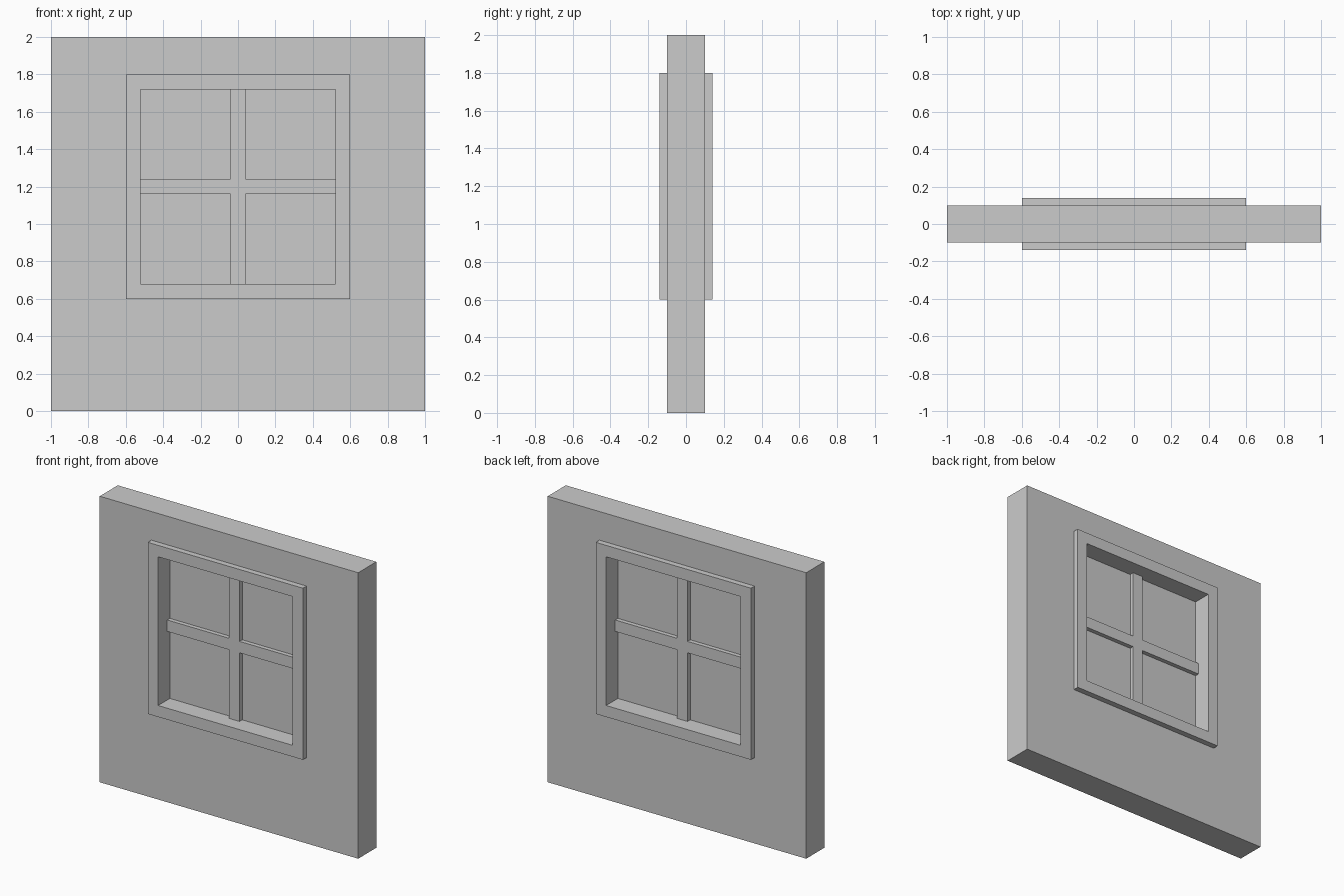
import bpy, bmesh

if "Cube" in bpy.data.objects:
    bpy.data.objects.remove(bpy.data.objects["Cube"])

CZ = 1.2  # window centre height


def finish(bm, name):
    bmesh.ops.recalc_face_normals(bm, faces=bm.faces)
    mesh = bpy.data.meshes.new(name)
    bm.to_mesh(mesh)
    bm.free()
    obj = bpy.data.objects.new(name, mesh)
    bpy.context.collection.objects.link(obj)
    return obj


def rect(x, z0, z1):
    return [(-x, z0), (x, z0), (x, z1), (-x, z1)]


def ring(name, outer, inner, y):
    """Rectangular plate with a rectangular hole, from -y to y."""
    bm = bmesh.new()
    loops = [[bm.verts.new((px, s * y, pz)) for px, pz in pts]
             for pts, s in ((outer, -1), (inner, -1), (inner, 1), (outer, 1))]
    for a, b in zip(loops, loops[1:] + loops[:1]):
        for i in range(4):
            j = (i + 1) % 4
            bm.faces.new((a[i], a[j], b[j], b[i]))
    return finish(bm, name)


def prism(name, pts, y):
    """Flat outline extruded from -y to y."""
    bm = bmesh.new()
    face = bm.faces.new([bm.verts.new((px, -y, pz)) for px, pz in pts])
    new = bmesh.ops.extrude_face_region(bm, geom=[face])["geom"]
    verts = [g for g in new if isinstance(g, bmesh.types.BMVert)]
    bmesh.ops.translate(bm, verts=verts, vec=(0, 2 * y, 0))
    return finish(bm, name)


# Wall with opening, and the frame lining it
opening = rect(0.6, 0.6, 1.8)
daylight = rect(0.52, CZ - 0.52, CZ + 0.52)
ring("wall", rect(1, 0, 2), opening, 0.10)
ring("window_frame", opening, daylight, 0.14)

# Glazing bars: one cross-shaped outline
a, b = 0.04, 0.52
quarter = [(b, a), (a, a), (a, b)]
cross = []
for _ in range(4):
    cross += quarter
    quarter = [(-z, x) for x, z in quarter]
prism("glazing_bars", [(x, CZ + z) for x, z in cross], 0.04)

# Glass pane
prism("glass_pane", daylight, 0.01)
